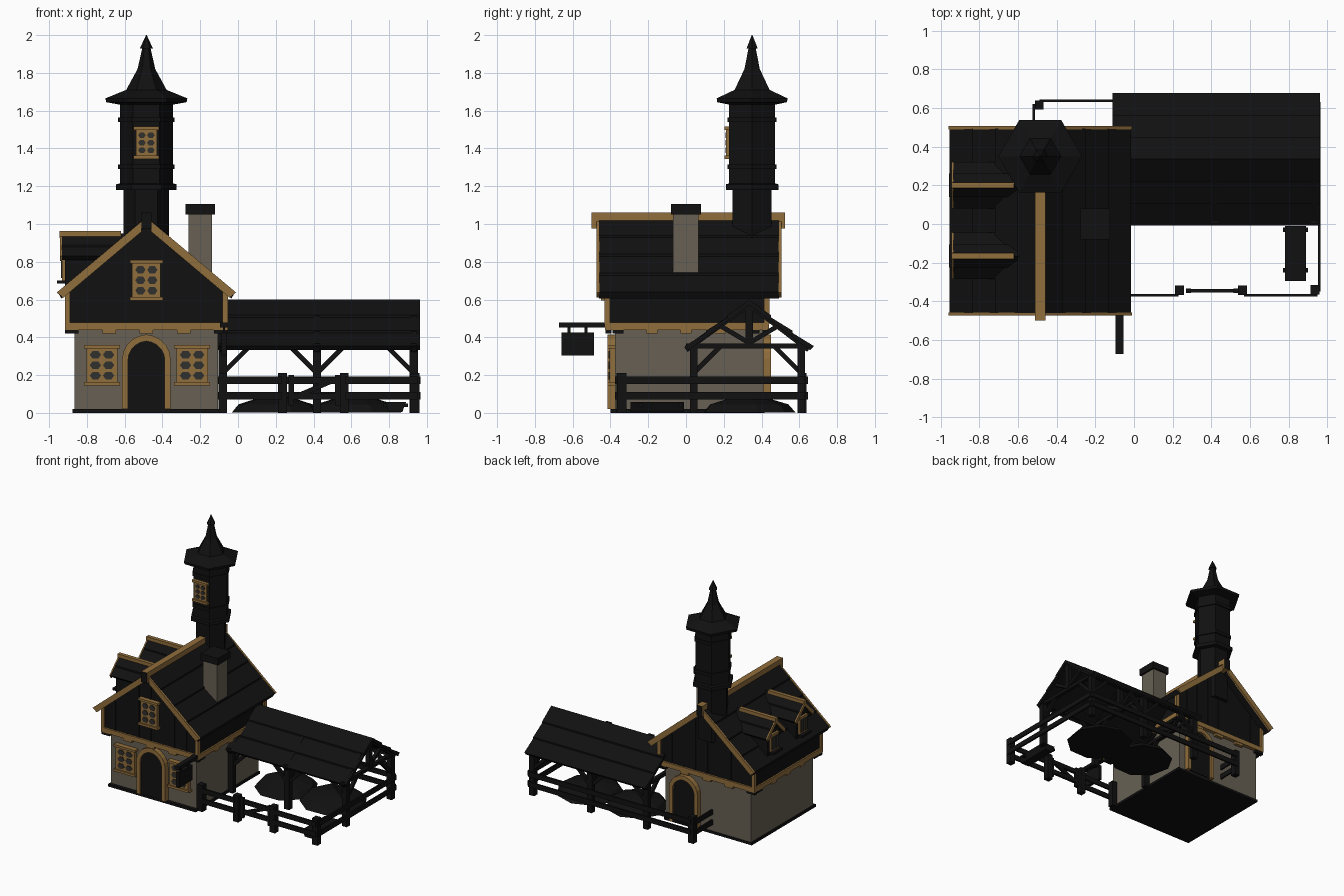
import bpy, bmesh, math
from mathutils import Vector

if "Cube" in bpy.data.objects:
    bpy.data.objects.remove(bpy.data.objects["Cube"])


def material(name, rgb):
    m = bpy.data.materials.new(name)
    m.diffuse_color = (*rgb, 1)
    m.use_nodes = True
    m.node_tree.nodes["Principled BSDF"].inputs["Base Color"].default_value = m.diffuse_color
    return m


DARK = material("charred timber", (0.0055, 0.0055, 0.0055))
WOOD = material("golden oak", (0.28, 0.155, 0.045))
STONE = material("grey stone", (0.135, 0.118, 0.088))
GLASS = material("smoky glass", (0.03, 0.029, 0.027))


def finish(name, bm, *mats):
    bmesh.ops.recalc_face_normals(bm, faces=bm.faces)
    me = bpy.data.meshes.new(name)
    bm.to_mesh(me)
    bm.free()
    for m in mats:
        me.materials.append(m)
    ob = bpy.data.objects.new(name, me)
    bpy.context.collection.objects.link(ob)
    return ob


def prism(name, pts, axis, a, b, mat):
    """Extrude a 2D outline along an axis from a to b."""
    place = {"x": lambda p, t: (t, p[0], p[1]),
             "y": lambda p, t: (p[0], t, p[1]),
             "z": lambda p, t: (p[0], p[1], t)}[axis]
    bm = bmesh.new()
    f = bm.faces.new([bm.verts.new(place(p, a)) for p in pts])
    r = bmesh.ops.extrude_face_region(bm, geom=[f])
    d = Vector(place((0, 0), b - a))
    bmesh.ops.translate(bm, vec=d, verts=[v for v in r["geom"] if isinstance(v, bmesh.types.BMVert)])
    return finish(name, bm, mat)


def box(name, x0, x1, y0, y1, z0, z1, mat):
    return prism(name, [(x0, y0), (x1, y0), (x1, y1), (x0, y1)], "z", z0, z1, mat)


def beam(name, p, q, w, h, mat):
    """Rectangular bar between two points."""
    p, q = Vector(p), Vector(q)
    d = q - p
    bm = bmesh.new()
    bmesh.ops.create_cube(bm, size=1)
    bmesh.ops.scale(bm, vec=(w, h, d.length), verts=bm.verts)
    ob = finish(name, bm, mat)
    ob.rotation_mode = "QUATERNION"
    ob.rotation_quaternion = d.to_track_quat("Z", "Y")
    ob.location = (p + q) / 2


def lathe(name, prof, n, x, y, mat, phase=0):
    """Faceted solid of revolution from (radius, z) pairs."""
    bm = bmesh.new()
    rings = [[bm.verts.new((x + r * math.cos(phase + i * math.tau / n),
                            y + r * math.sin(phase + i * math.tau / n), z))
              for i in range(n)] for r, z in prof]
    for s, t in zip(rings, rings[1:]):
        for i in range(n):
            bm.faces.new((s[i], s[(i + 1) % n], t[(i + 1) % n], t[i]))
    bm.faces.new(rings[0])
    bm.faces.new(rings[-1])
    return finish(name, bm, mat)


def shingles(name, c, ridge, half, slope, thick, rows, axis, a, b):
    """Gable roof with stepped plank rows."""
    side = []
    for i in range(rows):
        d0, d1 = half * i / rows, half * (i + 1) / rows
        side += [(d0, ridge - slope * d0 - (0.012 if i else 0)), (d1, ridge - slope * d1)]
    under = [(half - 0.02, ridge - slope * half - thick), (0, ridge - thick * 1.3)]
    pts = [(c + d, z) for d, z in side + under]
    pts += [(c - d, z) for d, z in (side + under)[::-1][1:-1]]
    prism(name, pts, axis, a, b, DARK)


def arch(cx, half, spring, top, n=5):
    pts = [(cx - half, 0.02)]
    for i in range(2 * n + 1):
        t = math.pi * (1 - i / (2 * n))
        peak = 0.012 * (1 - abs(i - n) / n)
        pts.append((cx + half * math.cos(t), spring + (top - spring - 0.012) * math.sin(t) + peak))
    return pts + [(cx + half, 0.02)]


def door(name, cx, y, s):
    outer, inner = arch(cx, 0.128, 0.285, 0.415), arch(cx, 0.097, 0.28, 0.38)
    prism(name + "_frame", outer + inner[::-1], "y", y - 0.03 * 1, y + 0.03, WOOD)
    prism(name + "_panel", inner, "y", y, y + s * 0.012, DARK)


def window(name, cx, y, z0, z1, w):
    box(name + "_frame", cx - w, cx + w, y - 0.02, y + 0.02, z0, z1, WOOD)
    for k, z in (("sill", z0), ("lintel", z1 - 0.018)):
        box(f"{name}_{k}", cx - w - 0.012, cx + w + 0.012, y - 0.03, y + 0.02, z, z + 0.018, WOOD)
    h = (z1 - z0 - 0.05) / 3
    for i in range(3):
        for sx in (-1, 1):
            px, pz, rx = cx + sx * w * 0.42, z0 + 0.025 + h * (i + 0.5), w * 0.36
            hexa = [(px + rx * math.cos(t * math.pi / 3), pz + h * 0.42 * math.sin(t * math.pi / 3)) for t in range(6)]
            prism(f"{name}_pane", hexa, "y", y - 0.025, y - 0.019, GLASS)


CX = -0.485
# house body
box("foundation", -0.875, -0.095, -0.4, 0.415, 0, 0.02, DARK)
box("stone_walls", -0.865, -0.105, -0.375, 0.41, 0.02, 0.45, STONE)
box("floor_band", -0.917, -0.053, -0.43, 0.44, 0.44, 0.478, WOOD)
prism("upper_storey", [(-0.905, 0.47), (-0.065, 0.47), (-0.065, 0.64), (CX, 0.99), (-0.905, 0.64)],
      "y", -0.415, 0.425, DARK)
for x in (-0.903, -0.067):
    for y in (-0.417, 0.427):
        box("corner_post", x - 0.014, x + 0.014, y - 0.014, y + 0.014, 0.47, 0.645, WOOD)
for i in range(5):
    x, y = -0.88 + i * 0.1975, -0.36 + i * 0.18
    m = DARK if i in (0, 4) else WOOD
    for s in (-0.425, 0.405):
        box("joist_end", x - 0.036, x + 0.036, s, s + 0.03, 0.42, 0.442, m)
    for s in (-0.912, -0.088):
        box("side_joist_end", s, s + 0.03, y - 0.03, y + 0.03, 0.42, 0.442, m)
for i in range(1, 8):
    x = -0.905 + i * 0.105
    for y in (-0.415, 0.425):
        box("gable_batten", x - 0.006, x + 0.006, y - 0.004, y + 0.004, 0.478,
            0.97 - 0.83 * abs(x - CX), DARK)

# main roof with bargeboards and ridge
shingles("main_roof", CX, 1.04, 0.47, 0.85, 0.035, 4, "y", -0.46, 0.493)
for y in (-0.465, 0.498):
    for s in (-1, 1):
        prism("bargeboard", [(CX + s * 0.025, 1.015), (CX + s * 0.475, 0.637), (CX + s * 0.44, 0.61),
                             (CX + s * 0.025, 0.96)], "y", y - 0.008, y + 0.008, WOOD)
ridge = box("ridge_beam", CX - 0.026, CX + 0.026, -0.5, 0.525, 0.975, 1.06, WOOD)
ridge.data.materials.append(DARK)
for f in ridge.data.polygons:
    f.material_index = int(abs(f.normal.y) > 0.9)

# chimney
box("chimney", -0.262, -0.138, -0.07, 0.067, 0.7, 1.06, STONE)
box("chimney_cap", -0.277, -0.123, -0.08, 0.08, 1.05, 1.105, DARK)

# doors and windows
door("front_door", CX, -0.385, -1)
door("back_door", -0.29, 0.42, 1)
window("left_window", -0.72, -0.385, 0.145, 0.36, 0.083)
window("right_window", -0.243, -0.385, 0.145, 0.36, 0.083)
window("gable_window", CX, -0.42, 0.595, 0.81, 0.075)
window("tower_window", CX, 0.233, 1.345, 1.515, 0.056)

# dormers on the left slope
for y in (0.2, -0.165):
    prism("dormer_body", [(y - 0.075, 0.64), (y + 0.075, 0.64), (y + 0.075, 0.84), (y, 0.925), (y - 0.075, 0.84)],
          "x", -0.915, -0.55, DARK)
    shingles("dormer_roof", y, 0.95, 0.12, 1.0, 0.02, 2, "x", -0.935, -0.57)
    box("dormer_ridge", -0.945, -0.62, y - 0.015, y + 0.015, 0.925, 0.962, WOOD)
    for s in (-1, 1):
        prism("dormer_bargeboard", [(y, 0.95), (y + s * 0.12, 0.83), (y + s * 0.105, 0.805), (y, 0.915)],
              "x", -0.943, -0.933, WOOD)
    box("dormer_window_frame", -0.932, -0.9, y - 0.05, y + 0.05, 0.69, 0.835, WOOD)
    box("dormer_sill", -0.958, -0.9, y - 0.06, y + 0.06, 0.685, 0.702, DARK)
    for s in (-1, 1):
        box("dormer_pane", -0.938, -0.93, y + s * 0.022 - 0.016, y + s * 0.022 + 0.016, 0.715, 0.815, GLASS)

# six-sided tower and its flared spire
lathe("tower", [(0.12, 0.75), (0.12, 1.18), (0.16, 1.18), (0.16, 1.21), (0.14, 1.215), (0.14, 1.29), (0.15, 1.29),
                (0.15, 1.315), (0.14, 1.315), (0.14, 1.54), (0.15, 1.54), (0.15, 1.565), (0.14, 1.565),
                (0.14, 1.66)], 6, CX, 0.35, DARK)
lathe("tower_spire", [(0.13, 1.63), (0.213, 1.645), (0.217, 1.665), (0.107, 1.71), (0.047, 1.82), (0.022, 1.93),
                      (0.034, 1.93), (0.002, 2.0)], 6, CX, 0.35, DARK)

# open shed
shingles("shed_roof", 0.335, 0.6, 0.342, 0.72, 0.022, 3, "x", -0.11, 0.963)
for x in (-0.08, 0.418, 0.93):
    for y, s in ((0.04, 1), (0.61, -1)):
        box("shed_post", x - 0.022, x + 0.022, y - 0.02, y + 0.02, 0, 0.37, DARK)
        beam("truss_brace", (x, y, 0.21), (x, y + s * 0.14, 0.35), 0.025, 0.025, DARK)
        beam("rafter", (x, y - s * 0.04, 0.335), (x, 0.335, 0.575), 0.03, 0.03, DARK)
        beam("truss_strut", (x, 0.335, 0.37), (x, 0.335 - s * 0.16, 0.465), 0.025, 0.025, DARK)
        for d in (-1, 1):
            if -0.1 < x + d * 0.14 < 0.95:
                beam("plate_brace", (x, y, 0.21), (x + d * 0.14, y, 0.35), 0.025, 0.025, DARK)
    box("tie_beam", x - 0.015, x + 0.015, 0, 0.65, 0.342, 0.367, DARK)
    box("king_post", x - 0.018, x + 0.018, 0.315, 0.355, 0.36, 0.58, DARK)
for y in (0.04, 0.61):
    box("wall_plate", -0.1, 0.955, y - 0.015, y + 0.015, 0.345, 0.372, DARK)

# low heaps under the shed
for x, r in ((0.2, 0.235), (0.62, 0.25)):
    lathe("straw_heap", [(r, 0.002), (r * 0.85, 0.045), (r * 0.45, 0.075), (0.03, 0.09)], 9, x, 0.33, DARK, 0.2)

# fences
for z in (0.07, 0.152):
    for x0, x1, y0, y1 in ((-0.06, 0.23, -0.375, -0.362), (0.57, 0.95, -0.375, -0.362), (0.953, 0.966, -0.35, 0.63),
                           (-0.49, 0.95, 0.632, 0.645), (-0.525, -0.512, 0.41, 0.62)):
        box("fence_rail", x0, x1, y0, y1, z, z + 0.04, DARK)
    box("gate_rail", 0.27, 0.54, -0.355, -0.335, z, z + 0.035, DARK)
for x, y in ((-0.08, -0.345), (0.236, -0.343), (0.562, -0.343), (0.937, -0.34), (-0.49, 0.615)):
    box("fence_post", x - 0.023, x + 0.023, y - 0.024, y + 0.024, 0, 0.212, DARK)
for x in (0.282, 0.528):
    box("gate_stile", x - 0.014, x + 0.014, -0.357, -0.333, 0.04, 0.2, DARK)
beam("gate_brace", (0.29, -0.345, 0.08), (0.525, -0.345, 0.18), 0.02, 0.025, DARK)

# feeding trough with banded ends
prism("trough", [(0.80, 0.005), (0.87, 0.005), (0.89, 0.058), (0.78, 0.058)], "y", -0.295, -0.01, DARK)
for y in (-0.24, -0.03):
    box("trough_band", 0.77, 0.9, y - 0.012, y + 0.012, 0.03, 0.05, DARK)

# hanging sign
box("sign_arm", -0.095, -0.055, -0.672, -0.42, 0.452, 0.478, DARK)
box("sign_board", -0.088, -0.062, -0.66, -0.487, 0.303, 0.425, DARK)
for y in (-0.62, -0.53):
    box("sign_hanger", -0.08, -0.07, y - 0.008, y + 0.008, 0.42, 0.455, DARK)
